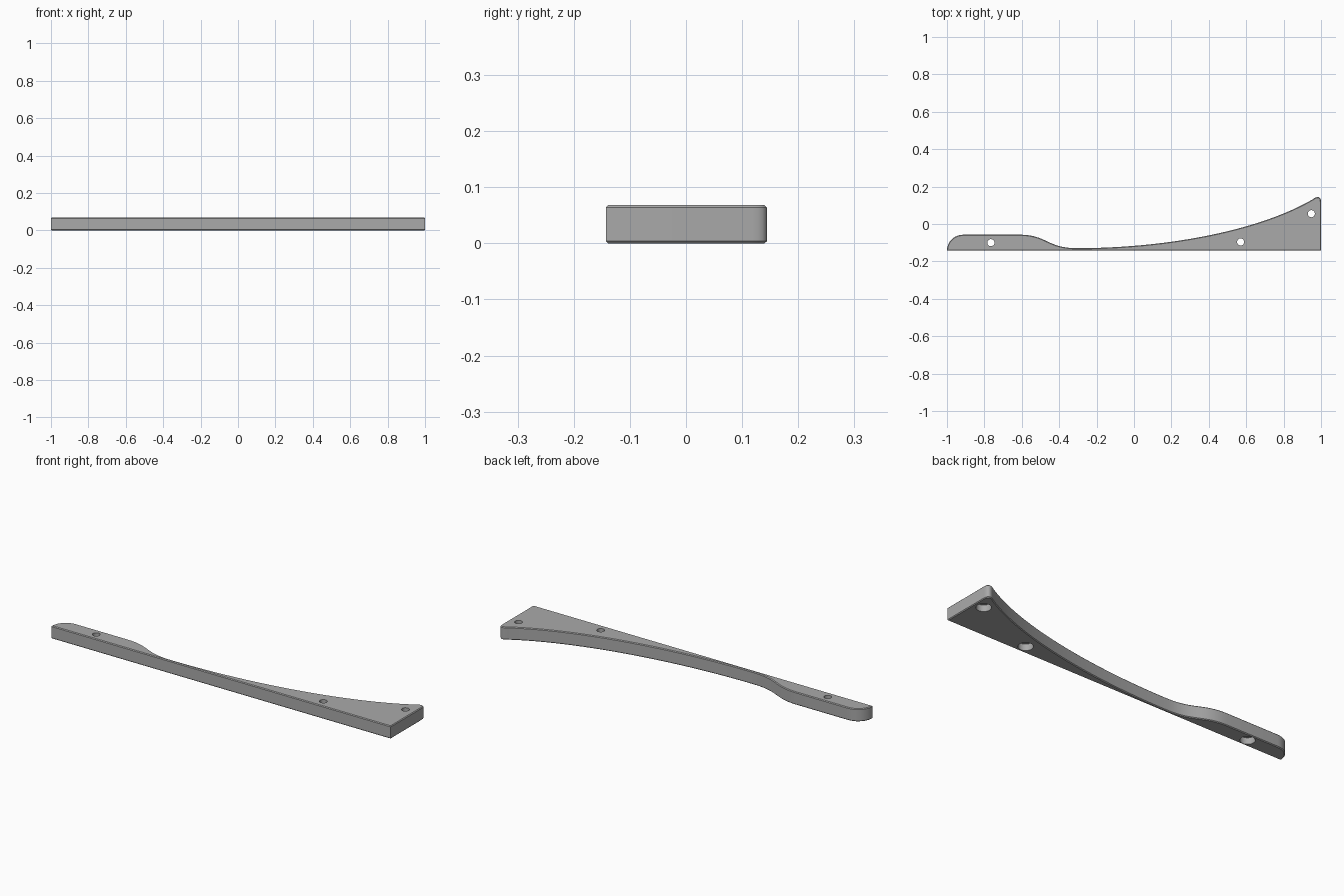
import bpy, bmesh
from mathutils import Vector
from mathutils.geometry import interpolate_bezier

cube = bpy.data.objects.get("Cube")
if cube:
    bpy.data.objects.remove(cube, do_unlink=True)

HEIGHT = 0.068
FRONT = -0.143

grey = bpy.data.materials.new("plain grey")
grey.use_nodes = True
colour = (0.4, 0.4, 0.4, 1)
grey.diffuse_color = colour
grey.node_tree.nodes["Principled BSDF"].inputs["Base Color"].default_value = colour


def add_object(name, bm):
    mesh = bpy.data.meshes.new(name)
    bm.to_mesh(mesh)
    bm.free()
    mesh.materials.append(grey)
    obj = bpy.data.objects.new(name, mesh)
    bpy.context.collection.objects.link(obj)
    return obj


def curve(a, b, c, d, steps):
    return interpolate_bezier(*(Vector((*p, 0)) for p in (a, b, c, d)), steps)


# Outline: straight front and end, with a sweeping back edge
outline = [Vector((-1, FRONT, 0)), Vector((1, FRONT, 0))]
outline += curve((1, 0.118), (1, 0.15), (0.978, 0.15), (0.957, 0.133), 9)
outline += curve((0.957, 0.133), (0.68, -0.03), (0.2, -0.125), (-0.27, -0.129), 33)[1:]
outline += curve((-0.31, -0.129), (-0.46, -0.129), (-0.47, -0.057), (-0.61, -0.057), 17)
outline += curve((-0.91, -0.057), (-0.96, -0.057), (-0.995, -0.09), (-1, -0.135), 10)

# Plate with a small chamfer on its top and bottom rims
bm = bmesh.new()
base = bm.faces.new([bm.verts.new(p) for p in outline])
top = bmesh.ops.extrude_face_region(bm, geom=[base])["geom"]
bmesh.ops.translate(bm, vec=(0, 0, HEIGHT),
                    verts=[g for g in top if isinstance(g, bmesh.types.BMVert)])
bmesh.ops.recalc_face_normals(bm, faces=bm.faces)
rims = [e for e in bm.edges if abs(e.verts[0].co.z - e.verts[1].co.z) < 1e-5]
bmesh.ops.bevel(bm, geom=rims, offset=0.004, segments=1, affect='EDGES')
plate = add_object("curved_plate", bm)


# Screw holes, counterbored from below
def cut_cylinder(name, x, y, radius, low, high):
    bm = bmesh.new()
    bmesh.ops.create_cone(bm, cap_ends=True, segments=32, radius1=radius,
                          radius2=radius, depth=high - low)
    cutter = add_object(name, bm)
    cutter.location = (x, y, (low + high) / 2)
    cutter.hide_render = True
    cutter.hide_set(True)
    cutter.display_type = 'WIRE'
    mod = plate.modifiers.new(name, 'BOOLEAN')
    mod.operation = 'DIFFERENCE'
    mod.solver = 'EXACT'
    mod.object = cutter
    return cutter


cutters = []
for label, x, y in (("narrow", -0.765, -0.1), ("middle", 0.57, -0.096), ("tip", 0.948, 0.055)):
    cutters.append(cut_cylinder(label + "_hole_cutter", x, y, 0.019, -0.05, 0.12))
    cutters.append(cut_cylinder(label + "_counterbore_cutter", x, y, 0.036, -0.05, 0.034))

# Bake the holes and smooth the curved walls
bpy.ops.object.select_all(action='DESELECT')
bpy.context.view_layer.objects.active = plate
plate.select_set(True)
for mod in list(plate.modifiers):
    bpy.ops.object.modifier_apply(modifier=mod.name)
for cutter in cutters:
    bpy.data.objects.remove(cutter, do_unlink=True)
bpy.ops.object.shade_smooth_by_angle(angle=0.52)
